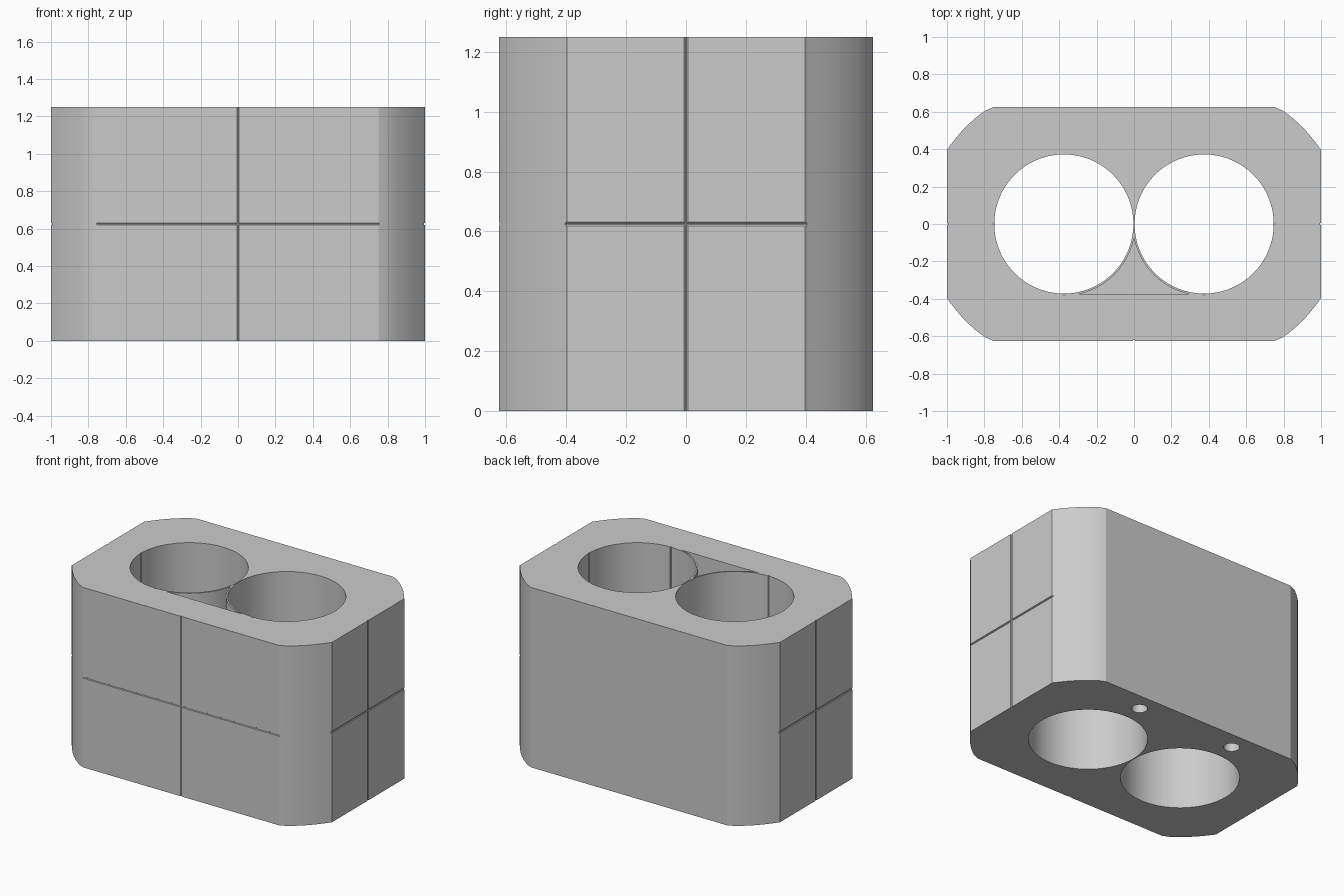
import bpy, bmesh, math
from mathutils import Vector

if "Cube" in bpy.data.objects:
    bpy.data.objects.remove(bpy.data.objects["Cube"])

H = 1.25          # height
CX = 0.375        # bore centre offset
R = 0.372         # bore radius


def prism(name, pts, z0, z1):
    """Closed solid from an xy outline between z0 and z1."""
    bm = bmesh.new()
    low = [bm.verts.new((x, y, z0)) for x, y in pts]
    top = [bm.verts.new((x, y, z1)) for x, y in pts]
    bm.faces.new(low[::-1])
    bm.faces.new(top)
    n = len(pts)
    for i in range(n):
        j = (i + 1) % n
        bm.faces.new((low[i], low[j], top[j], top[i]))
    bmesh.ops.recalc_face_normals(bm, faces=bm.faces[:])
    mesh = bpy.data.meshes.new(name)
    bm.to_mesh(mesh)
    bm.free()
    obj = bpy.data.objects.new(name, mesh)
    bpy.context.collection.objects.link(obj)
    return obj


def rod(name, a, b, radius, sides):
    """Closed cylinder between two points."""
    a, b = Vector(a), Vector(b)
    d = b - a
    ring = [(radius * math.cos(2 * math.pi * (i + 0.5) / sides),
             radius * math.sin(2 * math.pi * (i + 0.5) / sides)) for i in range(sides)]
    obj = prism(name, ring, 0, d.length)
    rot = d.to_track_quat('Z', 'Y').to_matrix().to_4x4()
    rot.translation = a
    obj.data.transform(rot)
    return obj


def cut(target, cutter):
    """Subtract the cutter, trying another solver if one gives a bad result."""
    cutter.hide_render = True
    mod = target.modifiers.new("cut", 'BOOLEAN')
    mod.operation, mod.object = 'DIFFERENCE', cutter
    result = None
    for solver in ('EXACT', 'MANIFOLD', 'FLOAT'):
        try:
            mod.solver = solver
        except TypeError:
            continue
        bpy.context.view_layer.update()
        deps = bpy.context.evaluated_depsgraph_get()
        mesh = bpy.data.meshes.new_from_object(target.evaluated_get(deps))
        if len(mesh.polygons) >= len(target.data.polygons):
            result = mesh
            break
    target.modifiers.remove(mod)
    if result:
        target.data = result
    bpy.data.objects.remove(cutter, do_unlink=True)


# Block with rounded corners concentric with the bores
corner = [(1.0, 0.397)]
for deg in (37, 41.5, 46, 50.5, 55):
    t = math.radians(deg)
    corner.append((CX + 0.738 * math.cos(t), 0.738 * math.sin(t)))
corner.append((0.752, 0.625))
right = [(x, -y) for x, y in reversed(corner)] + corner
outline = right + [(-x, y) for x, y in reversed(right)]
block = prism("holder_block", outline, 0, H)

# Twin through bores and small blind holes in the underside
for s in (-1, 1):
    cut(block, rod("bore", (s * CX, 0, -0.1), (s * CX, 0, H + 0.1), R, 96))
    cut(block, rod("pin_hole", (s * CX, 0.5, -0.1), (s * CX, 0.5, 0.5), 0.05, 32))

# Three-sided pocket between the bores
RP = 0.3825
a0, a1 = math.asin(0.078 / RP), math.asin(CX / RP)
side = []
for i in range(25):
    t = a0 + (a1 - a0) * i / 24
    side.append((CX - RP * math.cos(t), -RP * math.sin(t)))
pocket = [(-x, y) for x, y in side if x < -1e-4] + side[::-1]
pocket = [(x, y) for x, y in side] + [(-x, y) for x, y in reversed(side)]
cut(block, prism("pocket", pocket, 0.125, H + 0.1))

# Fine crossed marking grooves on the front and both ends
G, M = 0.0065, H / 2
cut(block, rod("groove", (0, -0.625, -0.1), (0, -0.625, H + 0.1), G, 8))
cut(block, rod("groove", (-0.757, -0.625, M), (0.757, -0.625, M), G, 8))
for s in (-1, 1):
    cut(block, rod("groove", (s, 0, -0.1), (s, 0, H + 0.1), G, 8))
    cut(block, rod("groove", (s, -0.404, M), (s, 0.404, M), G, 8))

# Tiny upright notches inside the bores
for s in (-1, 1):
    for x, y in ((s * (CX + R), 0), (s * CX, -R)):
        cut(block, rod("notch", (x, y, M), (x, y, H + 0.1), 0.007, 8))

# Smooth the curved walls, keep the edges sharp
bpy.ops.object.select_all(action='DESELECT')
block.select_set(True)
bpy.context.view_layer.objects.active = block
bpy.ops.object.shade_smooth_by_angle(angle=math.radians(20))
